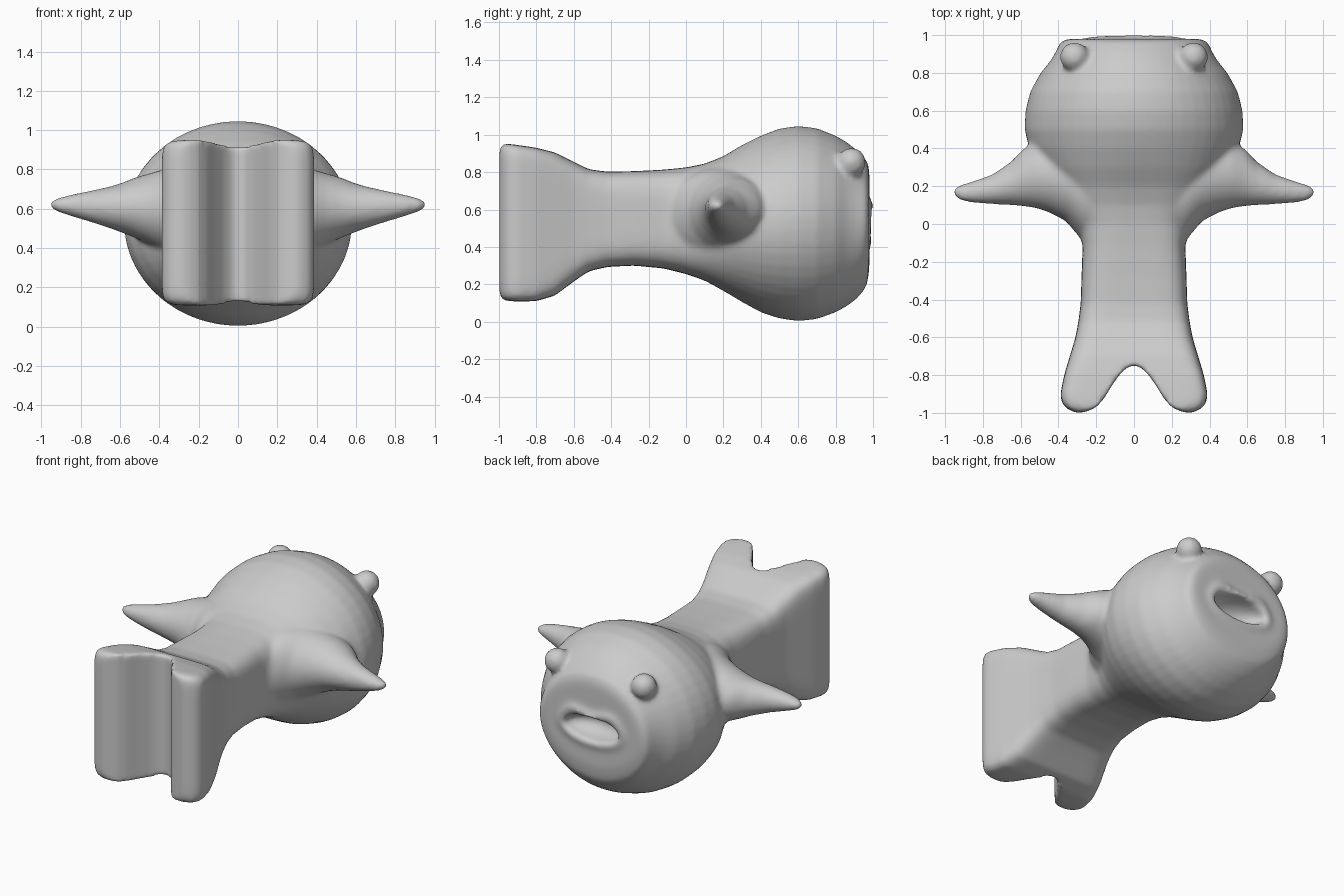
import bpy, bmesh
from math import sin, cos, pi
from mathutils import Vector, Matrix

if "Cube" in bpy.data.objects:
    bpy.data.objects.remove(bpy.data.objects["Cube"])

N = 48

def spow(v, e):
    return abs(v) ** e * (1 if v >= 0 else -1)

def skin(bm, rings, closed=False):
    """Bridge rings of points into a closed surface."""
    vs = [[bm.verts.new(p) for p in r] for r in rings]
    n = len(vs[0])
    pairs = list(zip(vs, vs[1:])) + ([(vs[-1], vs[0])] if closed else [])
    for a, b in pairs:
        for i in range(n):
            j = (i + 1) % n
            bm.faces.new((a[i], a[j], b[j], b[i]))
    if not closed:
        bm.faces.new(vs[0])
        bm.faces.new(vs[-1][::-1])

def finish(bm, name):
    bmesh.ops.recalc_face_normals(bm, faces=bm.faces[:])
    me = bpy.data.meshes.new(name)
    bm.to_mesh(me)
    bm.free()
    ob = bpy.data.objects.new(name, me)
    bpy.context.collection.objects.link(ob)
    return ob

bm = bmesh.new()

# Body: y, half width, bottom z, top z, squareness of the section
body = [(-1, .31, .14, .93, 14), (-.975, .36, .115, .95, 14), (-.94, .385, .11, .95, 14),
        (-.9, .39, .108, .945, 14), (-.8, .37, .11, .93, 12), (-.7, .34, .14, .905, 9),
        (-.6, .31, .215, .855, 7), (-.52, .295, .27, .815, 6), (-.42, .282, .293, .802, 5),
        (-.28, .278, .30, .805, 4.5), (-.12, .272, .285, .813, 4), (0, .29, .255, .825, 3.4),
        (.1, .34, .22, .845, 3), (.2, .42, .165, .885, 2.5), (.3, .50, .105, .945, 2.2),
        (.4, .555, .05, .995, 2.05), (.5, .58, .017, 1.033, 2), (.6, .575, .003, 1.047, 2),
        (.7, .55, .014, 1.035, 2), (.8, .495, .05, .995, 2), (.86, .445, .083, .96, 2),
        (.91, .415, .12, .92, 2), (.945, .40, .16, .885, 2), (.968, .385, .2, .86, 2),
        (.98, .345, .28, .81, 2)]
rings = []
for y, w, z0, z1, e in body:
    ring = []
    for i in range(N):
        a = 2 * pi * (i + .5) / N
        ring.append((w * spow(cos(a), 2 / e), y,
                     (z0 + z1) / 2 + (z1 - z0) / 2 * spow(sin(a), 2 / e)))
    rings.append(ring)
skin(bm, rings)

# Side fins: x, trailing y, leading y, centre z, half height
fin = [(.2, -.12, .5, .57, .26), (.28, -.08, .48, .58, .24), (.36, .015, .46, .59, .215),
       (.45, .062, .45, .60, .18), (.52, .085, .435, .605, .155), (.59, .095, .395, .605, .127),
       (.65, .10, .33, .607, .107), (.75, .105, .262, .612, .08), (.85, .112, .228, .617, .055),
       (.91, .122, .21, .619, .038), (.945, .14, .197, .62, .022), (.957, .16, .185, .62, .01)]
for s in (-1, 1):
    skin(bm, [[(s * x, (a + b) / 2 + (b - a) / 2 * cos(2 * pi * i / N),
                z + h * sin(2 * pi * i / N)) for i in range(N)] for x, a, b, z, h in fin])
    # Eyes
    bmesh.ops.create_uvsphere(bm, u_segments=24, v_segments=16, radius=.078,
                              matrix=Matrix.Translation((s * .315, .885, .852)))

# Lips: a wavy tube around the mouth
lips = []
for k in range(64):
    t = 2 * pi * k / 64
    up = max(0, sin(t))
    c = Vector((.225 * cos(t), .955 + .012 * up,
                .525 + .105 * sin(t) - .025 * up * cos(4 * t)))
    out = Vector((cos(t) * .6, 0, sin(t))).normalized()
    lips.append([c + .036 * (out * cos(2 * pi * i / 12) + Vector((0, 1, 0)) * sin(2 * pi * i / 12))
                 for i in range(12)])
skin(bm, lips, closed=True)
fish = finish(bm, "fish")

# Cutter for the tail fork
half = [(.035, -.758), (.075, -.795), (.12, -.86), (.16, -.925), (.20, -.97), (.25, -.993), (.29, -1.0), (.29, -1.2)]
outline = [(-x, y) for x, y in half[::-1]] + [(0, -.748)] + half
bm = bmesh.new()
skin(bm, [[(x, y, z) for x, y in outline] for z in (-.2, 1.3)])
tail_cutter = finish(bm, "tail_cutter")

# Cutter for the mouth hollow
bm = bmesh.new()
bmesh.ops.create_uvsphere(bm, u_segments=32, v_segments=20, radius=1,
                          matrix=Matrix.Translation((0, .98, .525)) @ Matrix.Diagonal((.195, .12, .075, 1)))
mouth_cutter = finish(bm, "mouth_cutter")

# Fuse parts, cut, and soften into one skin
def remesh():
    m = fish.modifiers.new("fuse", 'REMESH')
    m.mode = 'VOXEL'
    m.voxel_size = .013
    m.use_smooth_shade = True

remesh()
for c in (tail_cutter, mouth_cutter):
    m = fish.modifiers.new(c.name, 'BOOLEAN')
    m.operation = 'DIFFERENCE'
    m.object = c
    c.hide_render = True
    c.hide_set(True)
remesh()
m = fish.modifiers.new("soften", 'SMOOTH')
m.factor = .5
m.iterations = 10
